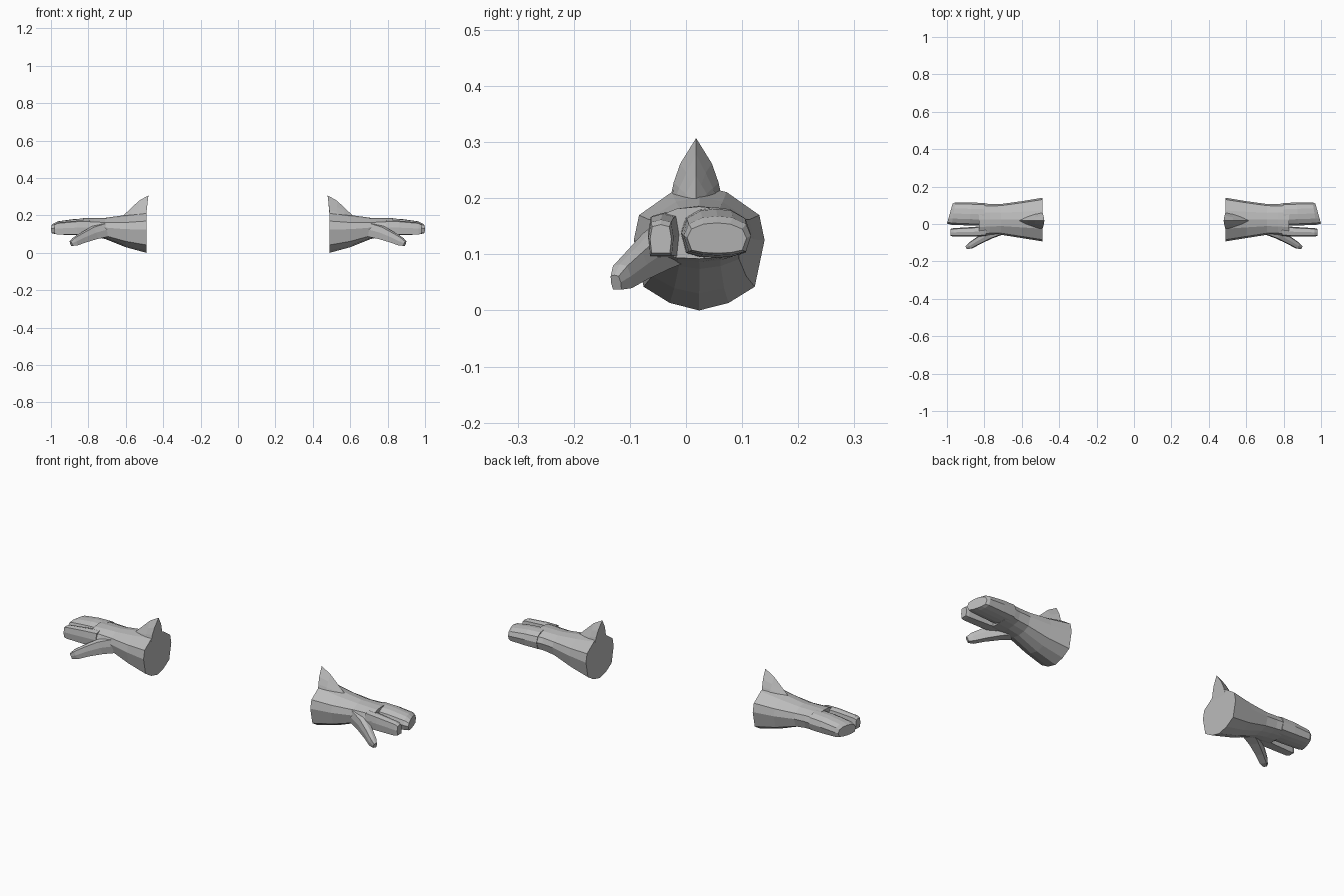
import bpy, bmesh
from mathutils import Vector

if "Cube" in bpy.data.objects:
    bpy.data.objects.remove(bpy.data.objects["Cube"])

grey = bpy.data.materials.new("plain grey")
grey.diffuse_color = (0.5, 0.5, 0.5, 1)
grey.use_nodes = True
grey.node_tree.nodes["Principled BSDF"].inputs["Base Color"].default_value = grey.diffuse_color

# Half outlines of a section, from bottom centre to top centre (unit size)
ROUND = [(0, -1), (.45, -.88), (.85, -.62), (1, .13), (.92, .53), (.42, .9), (0, 1)]
FLAT = [(0, -1), (.45, -.96), (.85, -.8), (1, 0), (.85, .6), (.45, .92), (0, 1)]
BOX = [(0, -1), (.85, -1), (1, 0), (.8, .85), (0, 1)]


def full(half):
    return half + [(-y, z) for y, z in half[-2:0:-1]]


def build(name, rings):
    """Skin equal-sized rings, cap both ends and mirror to the other arm."""
    bm = bmesh.new()
    rows = [[bm.verts.new(p) for p in r] for r in rings]
    n = len(rows[0])
    for a, b in zip(rows, rows[1:]):
        for i in range(n):
            j = (i + 1) % n
            bm.faces.new((a[i], a[j], b[j], b[i]))
    bm.faces.new(rows[0])
    bm.faces.new(rows[-1])
    bmesh.ops.remove_doubles(bm, verts=bm.verts, dist=0.0005)
    bmesh.ops.recalc_face_normals(bm, faces=bm.faces)
    me = bpy.data.meshes.new(name)
    bm.to_mesh(me)
    bm.free()
    me.materials.append(grey)
    ob = bpy.data.objects.new(name, me)
    bpy.context.collection.objects.link(ob)
    ob.modifiers.new("other_side", 'MIRROR').use_axis[0] = True
    return ob


def section(x, y0, y1, z0, z1, mix=0.0, half=None, slant=0.0):
    """Ring across x; mix blends the round outline into the flat one."""
    if half is None:
        half = [(a[0] * (1 - mix) + b[0] * mix, a[1] * (1 - mix) + b[1] * mix)
                for a, b in zip(ROUND, FLAT)]
    yc, zc, hy, hz = (y0 + y1) / 2, (z0 + z1) / 2, (y1 - y0) / 2, (z1 - z0) / 2
    return [(x - slant * (1 + u) / 2, yc + u * hy, zc + v * hz) for u, v in full(half)]


# Forearm cuff narrowing to the wrist, then the palm
build("forearm_and_palm", [
    section(.49, -.093, .14, 0, .222, 0),
    section(.60, -.075, .122, .03, .202, .1),
    section(.71, -.058, .107, .074, .187, .4),
    section(.77, -.060, .107, .086, .186, .7),
    section(.83, -.066, .113, .092, .185, 1)])

# Three fingers held together, with a slanted end
build("joined_fingers", [
    section(.80, -.010, .112, .093, .184, 1),
    section(.88, -.008, .115, .094, .181, 1, slant=.01),
    section(.975, -.004, .116, .098, .168, 1, slant=.02),
    section(1.0, .002, .108, .102, .156, 1, slant=.03)])

# Separate index finger
build("index_finger", [
    section(.79, -.064, -.008, .095, .175, half=BOX),
    section(.86, -.068, -.016, .097, .172, half=BOX),
    section(.965, -.067, -.022, .098, .162, half=BOX),
    section(.98, -.064, -.026, .102, .153, half=BOX)])

# Thumb pointing forward, outward and down
axis = Vector((.17, -.09, -.08)).normalized()
side = axis.cross(Vector((0, 0, 1))).normalized()
up = side.cross(axis)
thumb = [((.70, -.02, .128), .034, .040), ((.77, -.054, .108), .026, .036),
         ((.83, -.088, .082), .021, .028), ((.872, -.114, .061), .018, .023),
         ((.893, -.125, .050), .010, .014)]
build("thumb", [[Vector(c) + side * u * w + up * v * h for u, v in full(BOX)]
                for c, w, h in thumb])

# Curved fin above the cuff: stations run from the rear edge to the front tip
fin = [(.49, .048, .19, .04, .228, .028, .262, .307),
       (.53, .042, .19, .030, .218, .017, .245, .278),
       (.57, .030, .18, .019, .208, .009, .224, .240),
       (.615, .006, .18, .004, .190, .002, .195, .198)]
rings = []
for x, w0, z0, w1, z1, w2, z2, top in fin:
    half = [(w0, z0), (w1, z1), (w2, z2)]
    pts = half + [(0, top)] + [(-w, z) for w, z in half[::-1]]
    lean = .011 if x == .49 else 0
    rings.append([(x - lean * max(0, (z - .21) / .097), .018 + w, z) for w, z in pts])
build("cuff_fin", rings)
